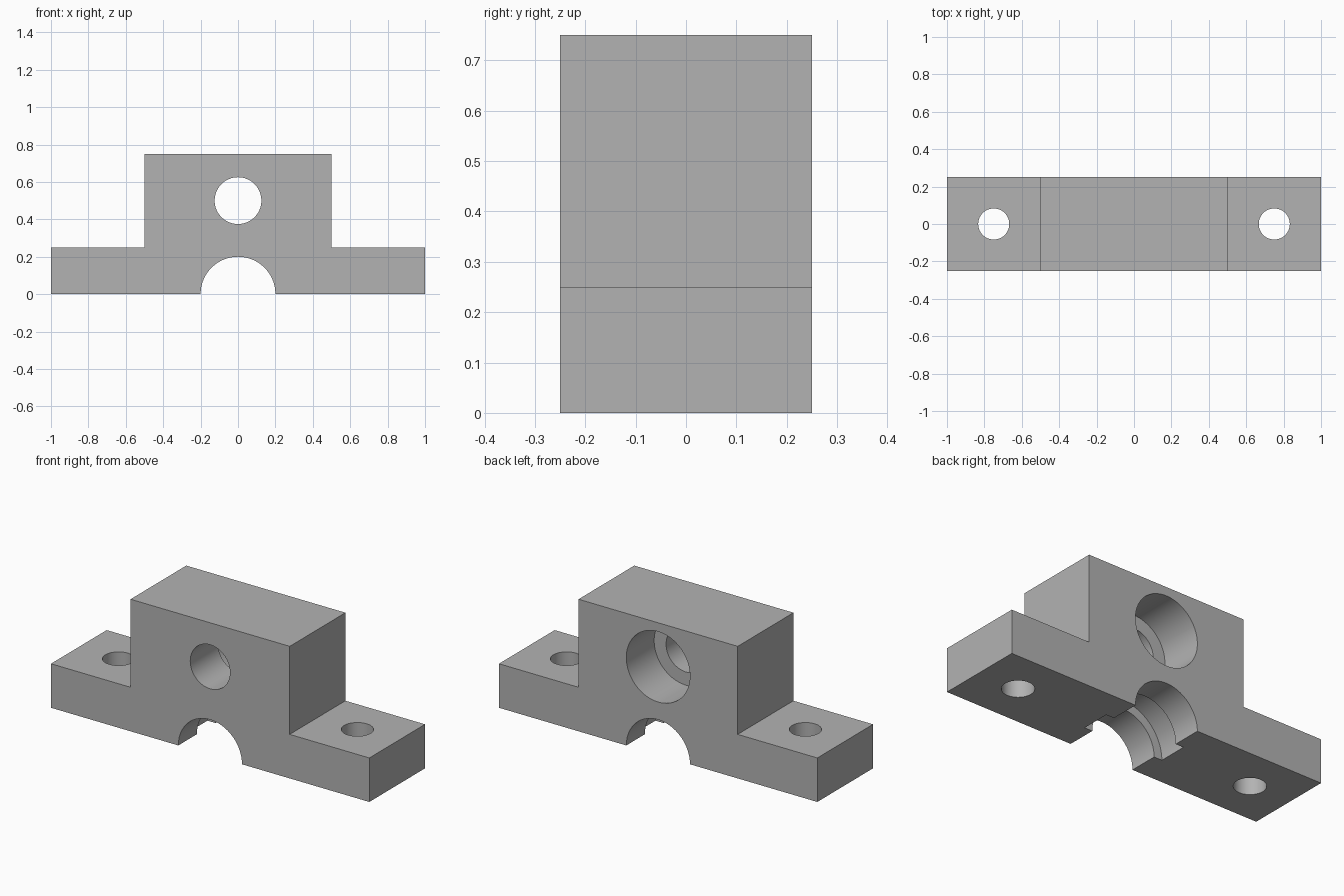
import bpy
import bmesh
import math

default = bpy.data.objects.get("Cube")
if default:
    bpy.data.objects.remove(default, do_unlink=True)

# Single flat grey
grey = bpy.data.materials.new("plain_grey")
grey.use_nodes = True
colour = (0.45, 0.45, 0.45, 1)
grey.diffuse_color = colour
grey.node_tree.nodes["Principled BSDF"].inputs["Base Color"].default_value = colour

DEPTH = 0.5
BACK = DEPTH / 2


def cut_cylinder(body, name, radius, centre, length, along_y=True):
    """Bore a round hole through the body, then discard the cutter."""
    bpy.ops.mesh.primitive_cylinder_add(
        vertices=96, radius=radius, depth=length, location=centre,
        rotation=(math.pi / 2 if along_y else 0, 0, 0))
    cutter = bpy.context.object
    cutter.name = name
    cutter.hide_render = True
    cutter.data.materials.append(grey)
    mod = body.modifiers.new(name, "BOOLEAN")
    mod.operation = "DIFFERENCE"
    mod.solver = "EXACT"
    mod.object = cutter
    bpy.context.view_layer.objects.active = body
    bpy.ops.object.modifier_apply(modifier=mod.name)
    bpy.data.objects.remove(cutter, do_unlink=True)


# Stepped block: half profile mirrored, then extruded front to back
half = [(1, 0), (1, 0.25), (0.5, 0.25), (0.5, 0.75)]
profile = half + [(-x, z) for x, z in reversed(half)]
bm = bmesh.new()
face = bm.faces.new([bm.verts.new((x, -BACK, z)) for x, z in profile])
grown = bmesh.ops.extrude_face_region(bm, geom=[face])
bmesh.ops.translate(bm, vec=(0, DEPTH, 0),
                    verts=[v for v in grown["geom"] if isinstance(v, bmesh.types.BMVert)])
bmesh.ops.recalc_face_normals(bm, faces=bm.faces)
mesh = bpy.data.meshes.new("mounting_block")
bm.to_mesh(mesh)
bm.free()
mesh.materials.append(grey)
block = bpy.data.objects.new("mounting_block", mesh)
bpy.context.collection.objects.link(block)

# Upper through bore, with a wider counterbore in the back half
cut_cylinder(block, "upper_bore", 0.125, (0, 0, 0.5), 1)
cut_cylinder(block, "counterbore", 0.2, (0, BACK, 0.5), 0.5)

# Lower half-round saddle, with a wider groove in its middle third
cut_cylinder(block, "saddle", 0.2, (0, 0, 0), 1)
cut_cylinder(block, "saddle_groove", 0.25, (0, 0, 0), DEPTH / 3)

# Vertical bolt holes in the feet
for side in (-1, 1):
    cut_cylinder(block, "bolt_hole", 0.083, (side * 0.75, 0, 0.125), 0.6, along_y=False)

# Smooth bores with crisp edges
bpy.ops.object.select_all(action="DESELECT")
block.select_set(True)
bpy.context.view_layer.objects.active = block
bpy.ops.object.shade_smooth_by_angle(angle=math.radians(30))
